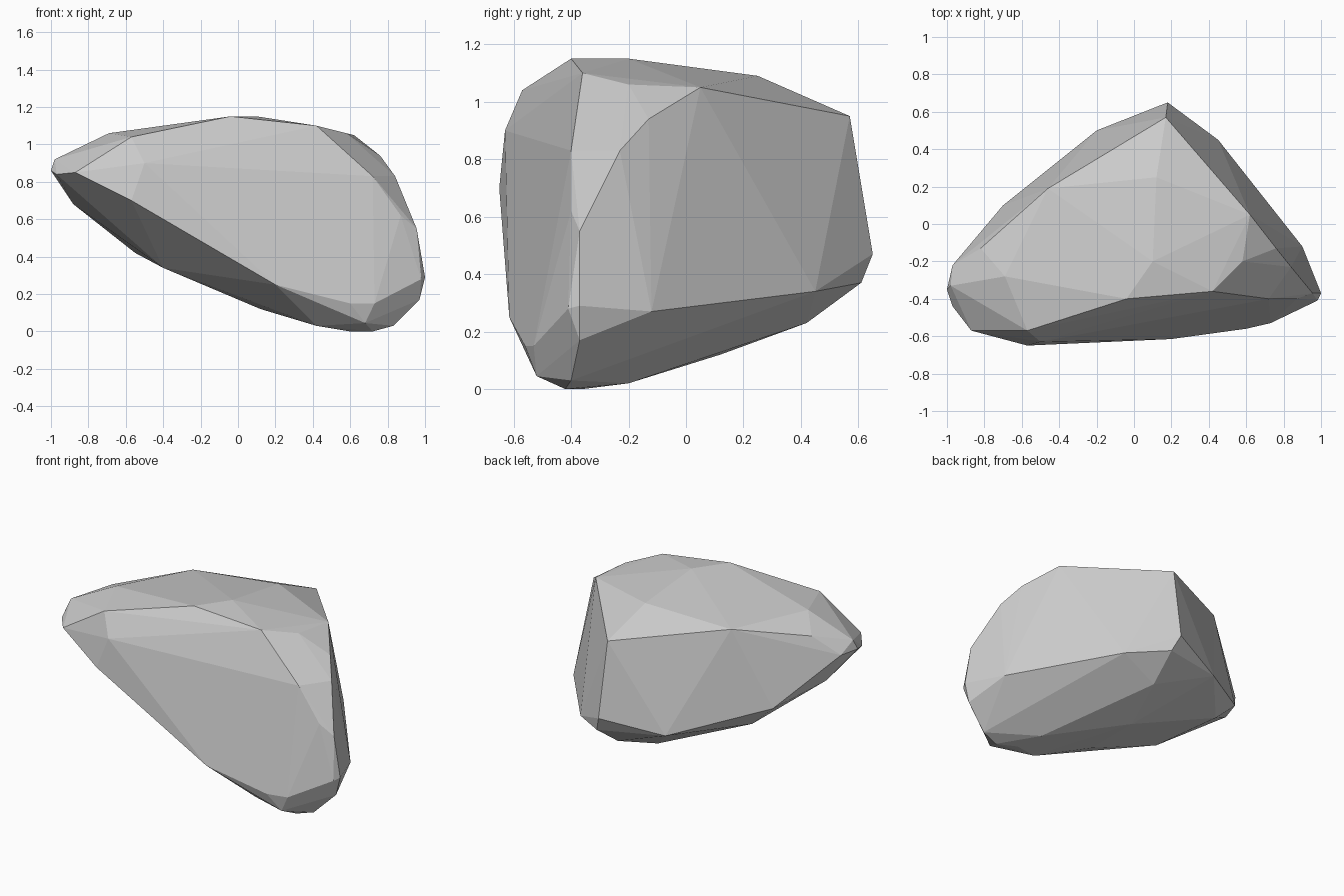
import bpy
import bmesh

if "Cube" in bpy.data.objects:
    bpy.data.objects.remove(bpy.data.objects["Cube"])

# Ridge lines of the boulder, each a short path of corner points
top_plateau = [(-.69, -.28, 1.06), (-.57, -.57, 1.04), (-.04, -.4, 1.15), (.1, -.2, 1.15),
               (.12, .25, 1.09), (.42, -.36, 1.1), (.58, -.2, 1.06)]
back_crease = [(-.98, -.33, .92), (-.82, -.13, .98), (-.46, .19, 1.05), (.17, .57, .95)]
back_edge = [(-.97, -.22, .86), (-.7, .1, .56), (-.2, .5, .4), (.18, .65, .47), (.22, .61, .37)]
keel = [(-.88, -.2, .68), (-.55, .1, .42), (.12, .12, .12), (.2, .42, .23),
        (.55, -.2, .02), (.6, -.36, 0), (.72, -.42, 0)]
under_front = [(-.4, -.27, .34), (.12, -.25, .12), (.42, -.42, .03)]
front_rim = [(-1, -.35, .86), (-.97, -.44, .84), (-.87, -.57, .85),
             (-.5, -.63, .9), (-.57, -.65, .7), (.2, -.615, .25), (.6, -.56, .15),
             (.73, -.53, .15), (.68, -.52, .045)]
right_foot = [(.98, -.41, .28), (1, -.37, .29), (.97, -.37, .17), (.83, -.4, .03),
              (.78, -.2, .135), (.9, -.12, .27), (.45, .45, .34)]
right_shoulder = [(.955, -.37, .55), (.84, -.23, .83), (.76, -.13, .94), (.62, .05, 1.05),
                  (.52, -.38, .98), (.72, -.4, .83), (.87, -.4, .62)]

# Boulder: convex skin stretched over the ridges
bm = bmesh.new()
for ridge in (top_plateau, back_crease, back_edge, keel, under_front, front_rim,
              right_foot, right_shoulder):
    for point in ridge:
        bm.verts.new(point)
hull = bmesh.ops.convex_hull(bm, input=bm.verts[:])
spare = {g for g in hull["geom_interior"] + hull["geom_unused"] if isinstance(g, bmesh.types.BMVert)}
bmesh.ops.delete(bm, geom=list(spare), context='VERTS')

# Merge nearly coplanar triangles into broad flat facets
bmesh.ops.dissolve_limit(bm, angle_limit=0.06, verts=bm.verts[:], edges=bm.edges[:])
bmesh.ops.recalc_face_normals(bm, faces=bm.faces[:])

mesh = bpy.data.meshes.new("boulder")
bm.to_mesh(mesh)
bm.free()
boulder = bpy.data.objects.new("boulder", mesh)
bpy.context.collection.objects.link(boulder)
